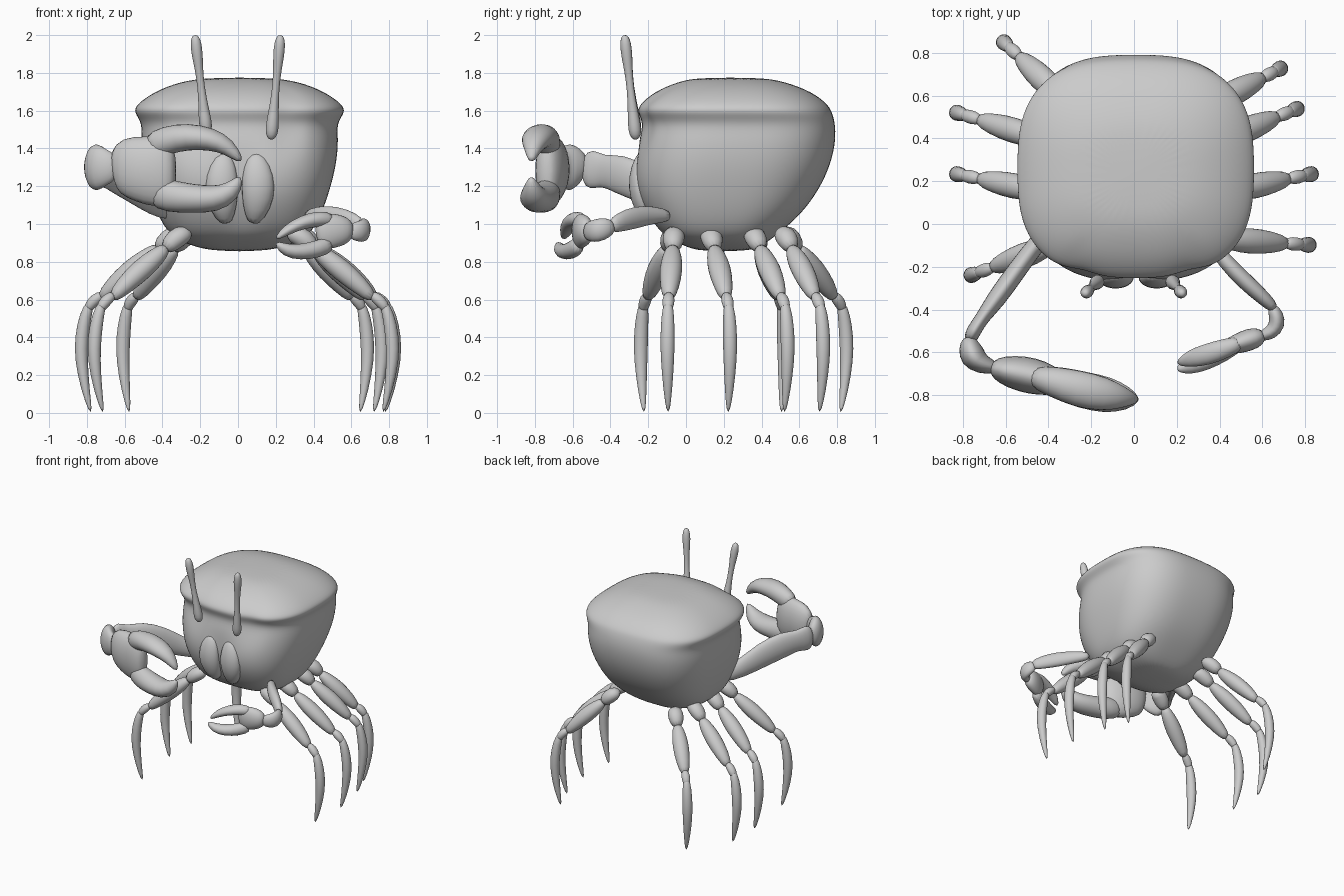
import bpy, bmesh, math
from mathutils import Vector


def bridge(bm, rings):
    for a, b in zip(rings, rings[1:]):
        n = len(a)
        for i in range(n):
            bm.faces.new((a[i], a[(i + 1) % n], b[(i + 1) % n], b[i]))
    bm.faces.new(rings[0][::-1])
    bm.faces.new(rings[-1])


def tube(bm, pts, up, n=12):
    """Skin points (x, y, z, side radius, up radius) into a closed tube."""
    c = [Vector(p[:3]) for p in pts]
    rings = []
    for i, p in enumerate(pts):
        t = (c[min(i + 1, len(c) - 1)] - c[max(i - 1, 0)]).normalized()
        side = t.cross(Vector(up)).normalized()
        u = side.cross(t)
        rings.append([bm.verts.new(c[i] + 1.06 * (side * p[3] * math.cos(a) + u * p[4] * math.sin(a)))
                      for a in (2 * math.pi * k / n for k in range(n))])
    bridge(bm, rings)


def finish(bm, name, levels=1):
    bmesh.ops.recalc_face_normals(bm, faces=bm.faces)
    me = bpy.data.meshes.new(name)
    bm.to_mesh(me)
    bm.free()
    for f in me.polygons:
        f.use_smooth = True
    ob = bpy.data.objects.new(name, me)
    bpy.context.collection.objects.link(ob)
    m = ob.modifiers.new("smooth", "SUBSURF")
    m.levels = m.render_levels = levels
    return ob


def part(name, tubes, up=(0, 0, 1)):
    bm = bmesh.new()
    for pts in tubes:
        tube(bm, pts, up)
    return finish(bm, name)


# Body shell: rounded-square rings of (z, half width, front y, back y)
profile = [
    (0.855, 0.14, 0.06, 0.34), (0.89, 0.27, -0.02, 0.41), (0.94, 0.37, -0.13, 0.48),
    (1.05, 0.43, -0.21, 0.61), (1.18, 0.475, -0.27, 0.705), (1.32, 0.51, -0.275, 0.77),
    (1.45, 0.52, -0.25, 0.795), (1.535, 0.51, -0.225, 0.79), (1.59, 0.555, -0.26, 0.775),
    (1.63, 0.545, -0.25, 0.755), (1.70, 0.45, -0.17, 0.67), (1.755, 0.31, -0.04, 0.52),
    (1.775, 0.16, 0.07, 0.4)]
bm = bmesh.new()
rings = []
for z, rx, yf, yb in profile:
    ring = []
    for k in range(40):
        a = 2 * math.pi * k / 40
        ca, sa = math.cos(a), math.sin(a)
        e = 2 / 2.8
        x = rx * 1.01 * math.copysign(abs(ca) ** e, ca)
        y = (yf + yb) / 2 + (yb - yf) / 2 * math.copysign(abs(sa) ** e, sa)
        # grooves beside the middle lobe and eye sockets under the rim
        if sa < 0:
            front = abs(sa) ** 2
            groove = math.exp(-((abs(x) - 0.26) / 0.06) ** 2)
            if z > 1.4:
                y += 0.03 * front * groove
            elif z > 1.0:
                y += 0.03 * front * math.exp(-(x / 0.04) ** 2)
        ring.append(bm.verts.new((x + 0.008, y, z)))
    rings.append(ring)
bridge(bm, rings)
finish(bm, "body_shell", 2)

# Mouth plates on the lower face
for s in (-1, 1):
    part("mouth_plate", [[(0.01 + s * 0.07, -0.17, 1.0, 0.03, 0.04), (0.01 + s * 0.09, -0.225, 1.09, 0.075, 0.055),
                          (0.01 + s * 0.1, -0.255, 1.2, 0.09, 0.055), (0.01 + s * 0.09, -0.25, 1.31, 0.07, 0.04),
                          (0.01 + s * 0.08, -0.23, 1.38, 0.03, 0.02)]], up=(0, -1, 0))

# Eye stalks: swollen base, thin neck, club-shaped top
stalk = [(0, 0.012), (0.05, 0.032), (0.14, 0.034), (0.3, 0.025), (0.48, 0.018), (0.66, 0.021),
         (0.8, 0.029), (0.92, 0.029), (0.98, 0.02), (1, 0.008)]
for base, top in (((-0.165, -0.265, 1.47), (-0.228, -0.325, 2.0)), ((0.175, -0.265, 1.445), (0.225, -0.325, 2.0))):
    b, t = Vector(base), Vector(top)
    part("eye_stalk", [[(*b.lerp(t, f), r, r) for f, r in stalk]], up=(0, 1, 0))

# Walking legs: (hip x, hip y), (outermost x, outermost y); each leg has four segments
leg_shape = [
    [(0.00, 0.93, 0.03), (0.06, 0.95, 0.055), (0.16, 0.92, 0.06), (0.26, 0.86, 0.035)],
    [(0.23, 0.88, 0.03), (0.33, 0.83, 0.05), (0.48, 0.76, 0.062), (0.66, 0.67, 0.05), (0.78, 0.60, 0.028)],
    [(0.75, 0.63, 0.02), (0.81, 0.605, 0.033), (0.87, 0.57, 0.03), (0.89, 0.54, 0.02)],
    [(0.86, 0.59, 0.022), (0.91, 0.52, 0.033), (0.945, 0.40, 0.038), (0.95, 0.28, 0.035),
     (0.91, 0.12, 0.023), (0.86, 0.0, 0.008)]]
legs = {
    "left": [(-0.25, -0.05, -0.79, -0.25), (-0.28, 0.12, -0.86, 0.24), (-0.28, 0.35, -0.86, 0.53), (-0.24, 0.50, -0.63, 0.87)],
    "right": [(0.26, -0.06, 0.85, -0.10), (0.28, 0.12, 0.86, 0.24), (0.28, 0.34, 0.79, 0.55), (0.25, 0.50, 0.71, 0.74)]}
for side, group in legs.items():
    for i, (hx, hy, ox, oy) in enumerate(group):
        d = Vector((ox - hx, oy - hy, 0))
        segs = [[(hx + d.x * f, hy + d.y * f, z, r * 0.95, r) for f, z, r in seg] for seg in leg_shape]
        bm = bmesh.new()
        for seg in segs:
            tube(bm, seg, (-d.y, d.x, 0.0))
        finish(bm, f"{side}_leg_{i + 1}")

# Large claw arm and wrist
part("large_claw_arm", [
    [(-0.34, 0.03, 1.06, 0.04, 0.05), (-0.44, -0.07, 1.11, 0.04, 0.07), (-0.55, -0.22, 1.21, 0.045, 0.10),
     (-0.65, -0.36, 1.27, 0.045, 0.105), (-0.71, -0.44, 1.28, 0.03, 0.075), (-0.75, -0.5, 1.29, 0.035, 0.11),
     (-0.77, -0.55, 1.29, 0.03, 0.07)]])
part("large_claw_wrist", [
    [(-0.77, -0.53, 1.29, 0.03, 0.06), (-0.77, -0.57, 1.30, 0.05, 0.10), (-0.755, -0.62, 1.30, 0.065, 0.13),
     (-0.71, -0.66, 1.30, 0.045, 0.1), (-0.63, -0.675, 1.30, 0.025, 0.06)]])
# Large claw palm and fingers
part("large_claw_palm", [
    [(-0.67, -0.67, 1.3, 0.03, 0.08), (-0.62, -0.68, 1.31, 0.065, 0.15), (-0.52, -0.70, 1.29, 0.085, 0.17),
     (-0.43, -0.72, 1.28, 0.08, 0.19), (-0.36, -0.74, 1.28, 0.06, 0.17), (-0.33, -0.75, 1.28, 0.03, 0.08)]])
part("large_claw_upper_finger", [
    [(-0.48, -0.71, 1.40, 0.05, 0.07), (-0.38, -0.735, 1.445, 0.07, 0.075), (-0.26, -0.77, 1.465, 0.085, 0.07),
     (-0.14, -0.795, 1.45, 0.08, 0.06), (-0.05, -0.81, 1.41, 0.05, 0.045), (0.02, -0.82, 1.33, 0.015, 0.015)]])
part("large_claw_lower_finger", [
    [(-0.46, -0.71, 1.18, 0.05, 0.08), (-0.36, -0.74, 1.145, 0.075, 0.085), (-0.24, -0.775, 1.135, 0.085, 0.075),
     (-0.12, -0.80, 1.13, 0.085, 0.07), (-0.03, -0.815, 1.17, 0.055, 0.055), (0.015, -0.82, 1.25, 0.012, 0.015)]])

# Small claw arm and wrist
part("small_claw_arm", [
    [(0.36, -0.08, 1.04, 0.03, 0.03), (0.42, -0.17, 1.05, 0.035, 0.045), (0.52, -0.27, 1.035, 0.04, 0.06),
     (0.61, -0.35, 1.01, 0.033, 0.05), (0.66, -0.40, 0.985, 0.025, 0.035)]])
part("small_claw_wrist", [
    [(0.64, -0.38, 0.99, 0.02, 0.03), (0.665, -0.42, 0.98, 0.035, 0.055), (0.67, -0.47, 0.965, 0.04, 0.06),
     (0.64, -0.51, 0.96, 0.035, 0.055), (0.58, -0.53, 0.96, 0.02, 0.035)]])
# Small claw palm and fingers
part("small_claw_palm", [
    [(0.61, -0.52, 0.96, 0.025, 0.04), (0.57, -0.53, 0.965, 0.05, 0.075), (0.51, -0.55, 0.965, 0.05, 0.09),
     (0.45, -0.57, 0.96, 0.04, 0.095), (0.41, -0.58, 0.955, 0.02, 0.05)]])
part("small_claw_upper_finger", [
    [(0.51, -0.55, 1.02, 0.03, 0.035), (0.43, -0.58, 1.03, 0.045, 0.042), (0.34, -0.61, 1.01, 0.05, 0.035),
     (0.26, -0.63, 0.97, 0.04, 0.028), (0.20, -0.65, 0.92, 0.012, 0.01)]])
part("small_claw_lower_finger", [
    [(0.50, -0.56, 0.90, 0.03, 0.045), (0.42, -0.595, 0.865, 0.045, 0.045), (0.33, -0.635, 0.85, 0.05, 0.042),
     (0.25, -0.665, 0.86, 0.04, 0.035), (0.20, -0.68, 0.90, 0.012, 0.012)]])
